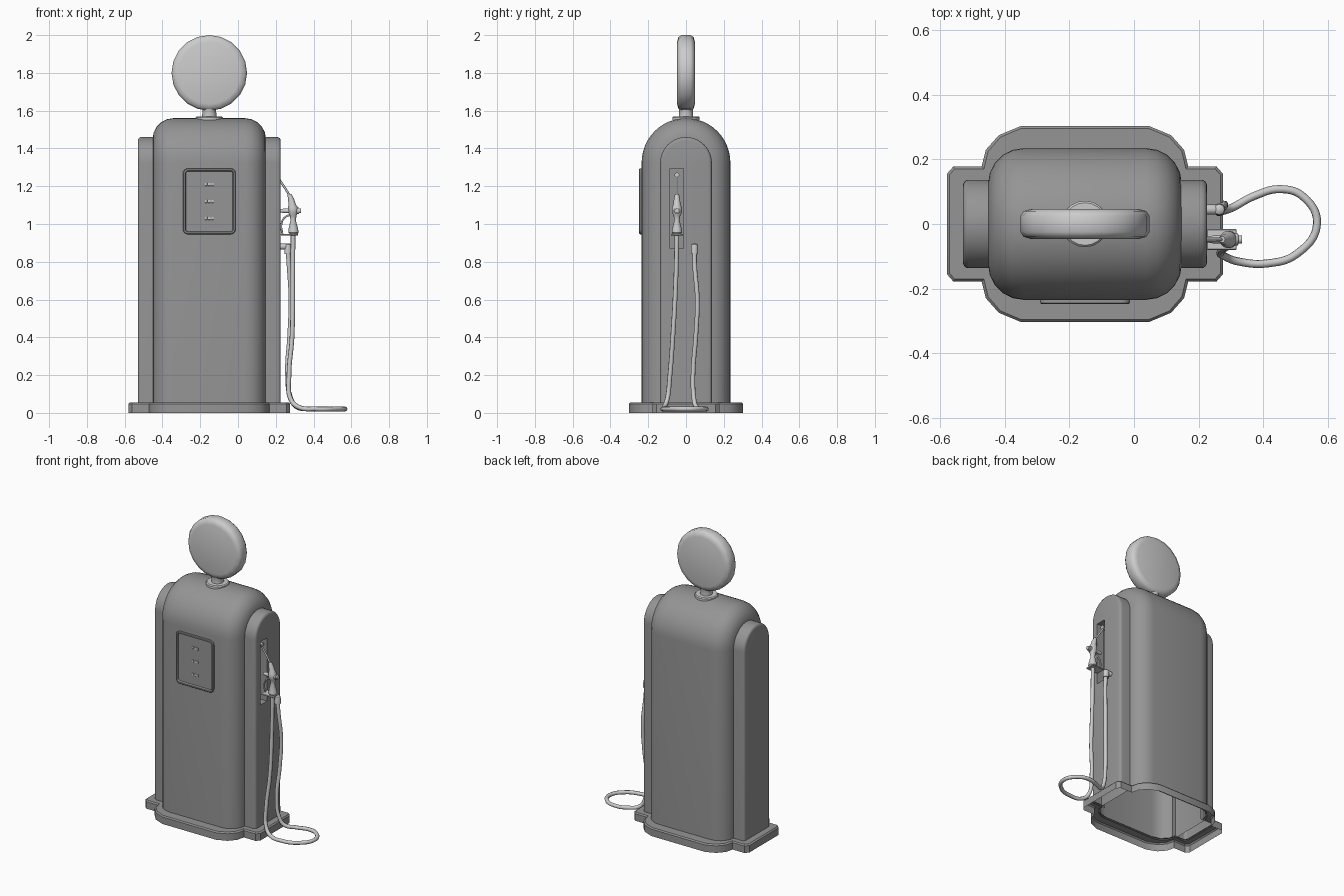
import bpy, bmesh, math
from mathutils import Vector

if "Cube" in bpy.data.objects:
    bpy.data.objects.remove(bpy.data.objects["Cube"])

CX = -0.152          # centre of the cabinet
NX, NY = 0.008, -0.048   # nozzle offset and centre line
Z0 = 0.048           # cabinet bottom


def activate(ob):
    bpy.ops.object.select_all(action='DESELECT')
    ob.select_set(True)
    bpy.context.view_layer.objects.active = ob


def material(name, grey):
    m = bpy.data.materials.new(name)
    m.diffuse_color = (grey, grey, grey, 1)
    m.use_nodes = True
    m.node_tree.nodes["Principled BSDF"].inputs["Base Color"].default_value = m.diffuse_color
    return m


DARK = material("dark_paint", 0.3)
LIGHT = material("light_grey", 0.6)


def finish(name, bm, mat=LIGHT, angle=35):
    bmesh.ops.recalc_face_normals(bm, faces=bm.faces)
    me = bpy.data.meshes.new(name)
    bm.to_mesh(me)
    bm.free()
    me.materials.append(mat)
    ob = bpy.data.objects.new(name, me)
    bpy.context.collection.objects.link(ob)
    activate(ob)
    bpy.ops.object.shade_smooth_by_angle(angle=math.radians(angle))
    return ob


def loft(loops, closed=True, start=False, end=False):
    """Skin a list of equal point loops; returns the bmesh and its vertex rings."""
    bm = bmesh.new()
    rings = [[bm.verts.new(p) for p in lp] for lp in loops]
    n = len(rings[0])
    for a, b in zip(rings, rings[1:]):
        for i in range(n if closed else n - 1):
            j = (i + 1) % n
            bm.faces.new((a[i], a[j], b[j], b[i]))
    if start:
        bm.faces.new(rings[0])
    if end:
        bm.faces.new(rings[-1])
    return bm, rings


def turned(name, centre, axis, profile, sides=16, angle=35):
    """Lathe a list of (radius, offset along axis)."""
    rot = Vector((0, 0, 1)).rotation_difference(Vector(axis))
    loops = [[Vector(centre) + rot @ Vector((r * math.cos(t), r * math.sin(t), h))
              for t in (2 * math.pi * i / sides for i in range(sides))]
             for r, h in profile]
    return finish(name, loft(loops, start=True, end=True)[0], angle=angle)


def box(name, centre, size, bevel=0.002):
    bm = bmesh.new()
    bmesh.ops.create_cube(bm, size=1)
    for v in bm.verts:
        v.co = Vector(centre) + Vector(v.co[i] * size[i] for i in range(3))
    bmesh.ops.bevel(bm, geom=bm.edges[:], offset=bevel, segments=1, affect='EDGES')
    return finish(name, bm)


def tube(name, points, radius, res=6):
    cu = bpy.data.curves.new(name, 'CURVE')
    cu.dimensions = '3D'
    cu.bevel_depth, cu.bevel_resolution, cu.resolution_u = radius, 2, res
    cu.use_fill_caps = True
    cu.materials.append(LIGHT)
    sp = cu.splines.new('BEZIER')
    sp.bezier_points.add(len(points) - 1)
    for bp, p in zip(sp.bezier_points, points):
        bp.co = p
        bp.handle_left_type = bp.handle_right_type = 'AUTO'
    ob = bpy.data.objects.new(name, cu)
    bpy.context.collection.objects.link(ob)
    activate(ob)
    bpy.ops.object.convert(target='MESH')
    bpy.ops.object.shade_smooth_by_angle(angle=math.radians(50))


def arch(x, radius, top, inset, n=24):
    """Round-topped upright profile, open at the bottom."""
    r, zc = radius - inset, top - radius
    arc = [(x, -r * math.cos(math.pi * i / n), zc + r * math.sin(math.pi * i / n))
           for i in range(n + 1)]
    return [(x, -r, Z0)] + arc + [(x, r, Z0)]


def fillet(r, n):
    """(inset, distance from the end) pairs of a rounded edge, end cap first."""
    ang = [math.pi / 2 * i / n for i in range(n + 1)]
    return [(r * (1 - math.sin(a)), r * (1 - math.cos(a))) for a in ang]


# Main cabinet: arched shell with rounded ends
half = 0.3
f = fillet(0.11, 5)
loops = [arch(CX - half + e, 0.235, 1.56, d) for d, e in f]
loops += [arch(CX + half - e, 0.235, 1.56, d) for d, e in reversed(f)]
finish("cabinet", loft(loops, False, True, True)[0], DARK)

# Side panels, the right one with the nozzle recess
for side, name in ((-1, "left_side_panel"), (1, "right_side_panel")):
    loops = [arch(CX + side * (0.378 - e), 0.137, 1.46, d)
             for d, e in reversed(fillet(0.018, 4))]
    loops.insert(0, arch(CX + side * 0.27, 0.137, 1.46, 0))
    bm, rings = loft(loops, False, end=side < 0)
    if side > 0:
        rim = rings[-1]
        edges = [bm.edges.get((a, b)) for a, b in zip(rim, rim[1:])]
        edges.append(bm.edges.new((rim[-1], rim[0])))
        yz = [(-0.084, 0.87), (-0.014, 0.87), (-0.014, 1.295), (-0.084, 1.295)]
        front = [bm.verts.new((CX + 0.378, y, z)) for y, z in yz]
        back = [bm.verts.new((CX + 0.328, y, z)) for y, z in yz]
        for i in range(4):
            j = (i + 1) % 4
            edges.append(bm.edges.new((front[i], front[j])))
            bm.faces.new((front[i], front[j], back[j], back[i]))
        bm.faces.new(back)
        bmesh.ops.triangle_fill(bm, edges=edges, use_beauty=True, normal=(1, 0, 0))
    finish(name, bm, DARK)

# Stepped plinth, hollow underneath
outer = [(0.428, 0.155), (0.408, 0.178), (0.32, 0.178), (0.307, 0.23), (0.267, 0.275), (0.2, 0.303)]
lip = [(0.42, 0.152), (0.403, 0.171), (0.313, 0.171), (0.3, 0.225), (0.262, 0.269), (0.198, 0.296)]
inner = [(0.373, 0.11), (0.363, 0.13), (0.287, 0.13), (0.28, 0.17), (0.24, 0.215), (0.18, 0.23)]


def mirrored(quarter, z):
    q = quarter + [(-x, y) for x, y in reversed(quarter)]
    q += [(-x, -y) for x, y in q]
    return [(CX + x, y, z) for x, y in q]


finish("plinth", loft([mirrored(outer, 0), mirrored(outer, 0.047),
                       mirrored(lip, 0.055), mirrored(inner, 0.055)])[0], DARK)

# Round globe sign on its neck
prof = [(0.165, -0.047), (0.19, -0.04), (0.2, -0.025)]
turned("globe", (CX, 0, 1.8), (0, 1, 0), prof + [(r, -h) for r, h in reversed(prof)], 20, 70)
turned("globe_neck", (CX, 0, 1.55), (0, 0, 1),
       [(0.072, 0), (0.072, 0.014), (0.066, 0.02), (0.038, 0.02), (0.036, 0.055), (0.045, 0.075)], 20)


# Dial frame with a sunken face
def rounded_rect(inset, y, w=0.14, h=0.175, r=0.028, n=4):
    r = max(r - inset, 0.008)
    pts = []
    for k, (sx, sz) in enumerate(((1, 1), (-1, 1), (-1, -1), (1, -1))):
        for i in range(n + 1):
            a = math.pi / 2 * (k + i / n)
            pts.append((CX + sx * (w - inset - r) + r * math.cos(a), y,
                        1.12 + sz * (h - inset - r) + r * math.sin(a)))
    return pts


finish("dial_frame", loft([rounded_rect(d, y) for d, y in (
    (0, -0.22), (0, -0.244), (0.004, -0.248), (0.012, -0.248), (0.016, -0.237))], end=True)[0], DARK)

# Three rows of small counter windows
for row in range(3):
    for col in (-1, 0, 1):
        box(f"counter_window_{row}_{col + 1}",
            (CX + col * 0.017, -0.238, 1.03 + row * 0.09), (0.013, 0.004, 0.015), 0.0005)

# Nozzle: grip swept upward, given as (x, z, radius)
grip = [(0.286, 0.945, 0.02), (0.286, 0.955, 0.027), (0.285, 0.975, 0.025), (0.284, 1.02, 0.014),
        (0.284, 1.045, 0.018), (0.284, 1.06, 0.026), (0.283, 1.085, 0.027), (0.279, 1.105, 0.019),
        (0.272, 1.135, 0.016), (0.264, 1.16, 0.01)]
rings = [[(NX + x + r * math.cos(t), NY + r * math.sin(t), z)
          for t in (math.pi / 6 * i for i in range(12))] for x, z, r in grip]
finish("nozzle_grip", loft(rings, start=True, end=True)[0])
turned("nozzle_knob", (NX + 0.28, NY, 1.07), (1, 0, 0),
       [(0.018, 0), (0.018, 0.034), (0.013, 0.036), (0.013, 0.046)], 12)
turned("nozzle_valve_stub", (NX + 0.218, NY, 1.07), (1, 0, 0), [(0.009, 0), (0.012, 0.02), (0.014, 0.06)], 12)
tube("nozzle_spout", [(NX + x, NY, z) for x, z in
                      ((0.268, 1.145), (0.24, 1.192), (0.218, 1.225), (0.195, 1.262))], 0.006)
turned("nozzle_hook", (0.17, NY, 1.26), (1, 0, 0), [(0.013, 0), (0.013, 0.048)], 12)
tube("nozzle_lever", [(NX + x, NY, z) for x, z in
                      ((0.275, 1.05), (0.24, 1.035), (0.222, 1.0), (0.227, 0.945))], 0.005)
box("nozzle_rest", (0.272, NY, 0.943), (0.092, 0.064, 0.008))

# Hose outlet elbow
turned("hose_outlet", (0.215, 0.045, 0.88), (1, 0, 0), [(0.016, 0), (0.016, 0.045), (0.01, 0.055)], 12)
turned("hose_collar", (0.264, 0.045, 0.842), (0, 0, 1),
       [(0.019, 0), (0.019, 0.035), (0.016, 0.05), (0.007, 0.056)], 12)

# Hose looping over the floor
tube("hose", [
    (0.291, NY, 0.95), (0.29, -0.054, 0.7), (0.286, -0.07, 0.4), (0.27, -0.085, 0.2),
    (0.28, -0.1, 0.07), (0.322, -0.116, 0.03), (0.414, -0.122, 0.021), (0.504, -0.093, 0.021),
    (0.567, 0, 0.021), (0.524, 0.085, 0.021), (0.454, 0.108, 0.021), (0.373, 0.087, 0.021),
    (0.307, 0.052, 0.035), (0.277, 0.041, 0.085), (0.262, 0.037, 0.2), (0.274, 0.053, 0.42),
    (0.28, 0.06, 0.6), (0.27, 0.046, 0.78), (0.264, 0.045, 0.86)], 0.0125)
